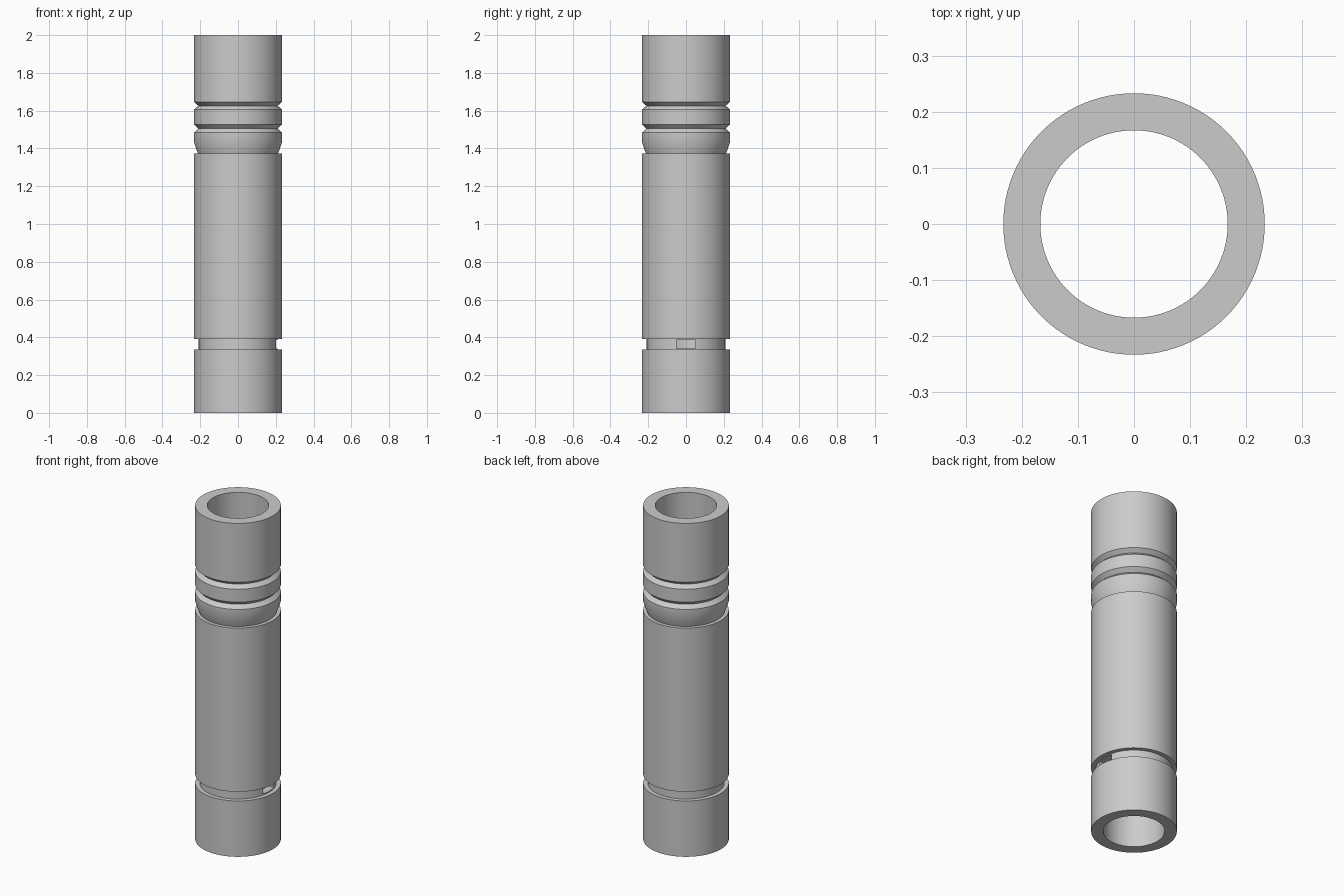
import bpy, bmesh, math

if "Cube" in bpy.data.objects:
    bpy.data.objects.remove(bpy.data.objects["Cube"])

SEGMENTS = 96
R_OUT, R_NECK, R_BORE = 0.233, 0.208, 0.167

# Closed tube section as (radius, height), bottom to top, then down the bore
profile = [
    (R_BORE, 0.0), (R_OUT, 0.0), (R_OUT, 0.335),
    (R_NECK, 0.335), (R_NECK, 0.39), (R_OUT, 0.39),          # square lower groove
    (R_OUT, 1.372), (0.212, 1.372), (R_OUT, 1.432),          # step and tapered collar
    (R_OUT, 1.484), (0.210, 1.505), (R_OUT, 1.528),          # lower V groove
    (R_OUT, 1.605), (0.210, 1.626), (R_OUT, 1.647),          # upper V groove
    (R_OUT, 2.0), (R_BORE, 2.0),
]


def lathe(name, section):
    """Revolve a closed section around z."""
    bm = bmesh.new()
    rings = []
    for r, z in section:
        rings.append([bm.verts.new((r * math.cos(a), r * math.sin(a), z))
                      for a in (2 * math.pi * i / SEGMENTS for i in range(SEGMENTS))])
    for k, lower in enumerate(rings):
        upper = rings[(k + 1) % len(rings)]
        for i in range(SEGMENTS):
            j = (i + 1) % SEGMENTS
            bm.faces.new((lower[i], lower[j], upper[j], upper[i]))
    bmesh.ops.recalc_face_normals(bm, faces=bm.faces)
    mesh = bpy.data.meshes.new(name)
    bm.to_mesh(mesh)
    bm.free()
    obj = bpy.data.objects.new(name, mesh)
    bpy.context.collection.objects.link(obj)
    return obj


# Grooved tube
tube = lathe("grooved_tube", profile)

# Rectangular slot through the wall on the +x side of the lower groove
bpy.ops.mesh.primitive_cube_add(size=1, location=(0.19, 0, 0.364))
cutter = bpy.context.object
cutter.name = "slot_cutter"
cutter.scale = (0.14, 0.10, 0.044)
cutter.hide_render = True

cut = tube.modifiers.new("slot", 'BOOLEAN')
cut.operation = 'DIFFERENCE'
cut.solver = 'EXACT'
cut.object = cutter

bpy.ops.object.select_all(action='DESELECT')
tube.select_set(True)
bpy.context.view_layer.objects.active = tube
bpy.ops.object.modifier_apply(modifier=cut.name)
bpy.data.objects.remove(cutter)

# Smooth round walls, crisp rims
bpy.ops.object.shade_smooth_by_angle(angle=math.radians(20))
